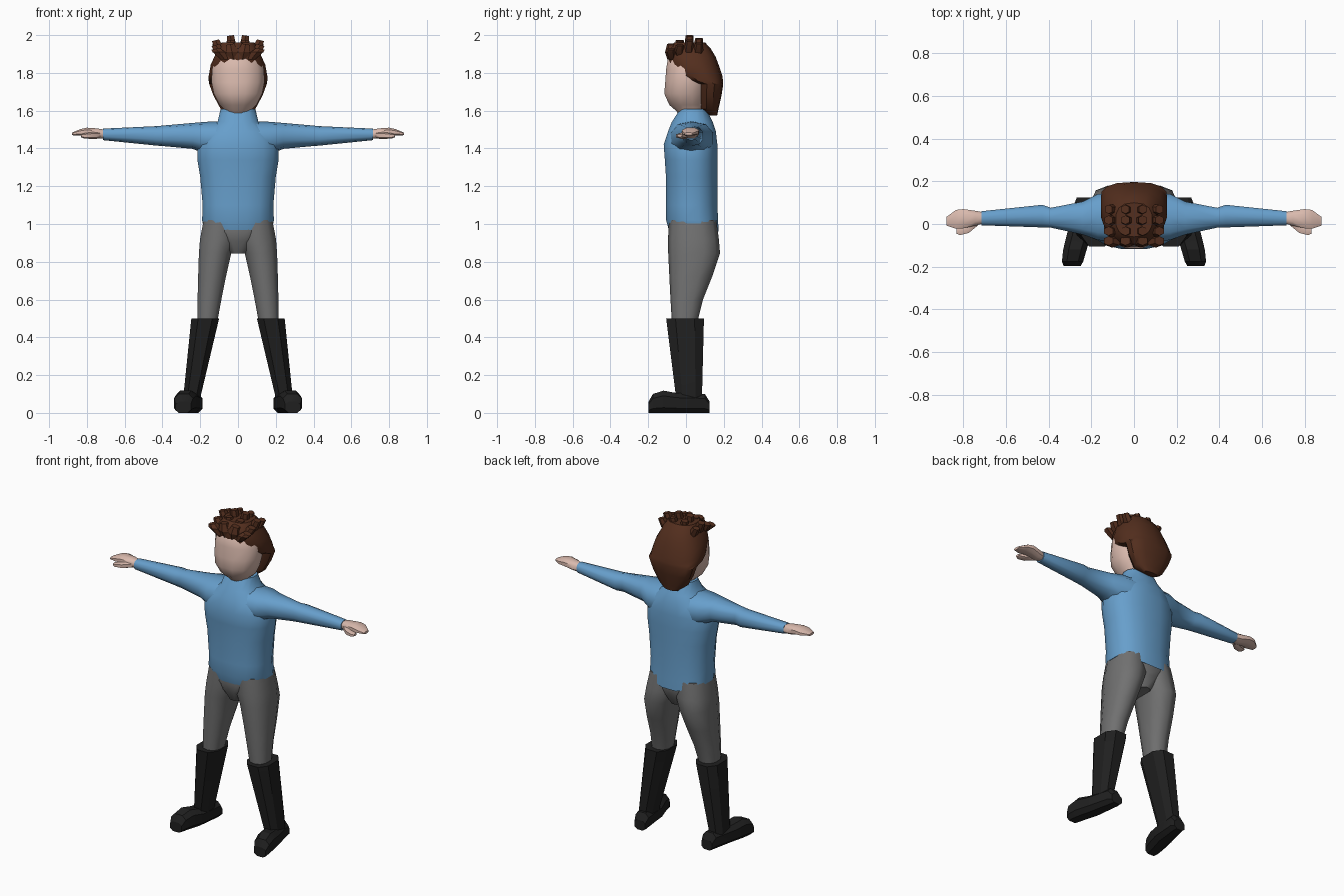
import bpy, bmesh, math


def material(name, rgb):
    m = bpy.data.materials.new(name)
    m.diffuse_color = (*rgb, 1)
    return m


BLUE = material("shirt blue", (0.135, 0.345, 0.60))
SKIN = material("skin", (0.70, 0.49, 0.42))
BROWN = material("hair brown", (0.088, 0.028, 0.013))
GREY = material("trouser grey", (0.165, 0.165, 0.165))
BLACK = material("boot black", (0.014, 0.014, 0.014))


def section(n, power):
    """Unit rounded-square outline, scaled to touch -1 and 1."""
    pts = []
    for i in range(n):
        t = 2 * math.pi * (i + 0.5) / n
        c, s = math.cos(t), math.sin(t)
        pts.append((math.copysign(abs(c) ** (2 / power), c),
                    math.copysign(abs(s) ** (2 / power), s)))
    mu, mv = max(p[0] for p in pts), max(p[1] for p in pts)
    return [(u / mu, v / mv) for u, v in pts]


def loft(name, mat, axis, rings, n=12, power=2.4, mirror=False, angle=50, shape=None):
    """Skin rings (position, a0, a1, b0, b1) along an axis and cap both ends."""
    bm = bmesh.new()
    outline = section(n, power)
    loops = []
    for p, a0, a1, b0, b1 in rings:
        loop = []
        for u, v in outline:
            a = (a0 + a1) / 2 + u * (a1 - a0) / 2
            b = (b0 + b1) / 2 + v * (b1 - b0) / 2
            co = {"x": (p, a, b), "y": (a, p, b), "z": (a, b, p)}[axis]
            loop.append(bm.verts.new(co))
        loops.append(loop)
    for l0, l1 in zip(loops, loops[1:]):
        for i in range(n):
            j = (i + 1) % n
            bm.faces.new((l0[i], l0[j], l1[j], l1[i]))
    bm.faces.new(loops[0])
    bm.faces.new(loops[-1])
    if shape:
        for v in bm.verts:
            shape(v.co)
    bmesh.ops.recalc_face_normals(bm, faces=bm.faces)
    me = bpy.data.meshes.new(name)
    bm.to_mesh(me)
    bm.free()
    me.materials.append(mat)
    ob = bpy.data.objects.new(name, me)
    bpy.context.collection.objects.link(ob)
    if angle:
        bpy.ops.object.select_all(action="DESELECT")
        ob.select_set(True)
        bpy.context.view_layer.objects.active = ob
        bpy.ops.object.shade_smooth_by_angle(angle=math.radians(angle))
    if mirror:
        ob.modifiers.new("mirror", "MIRROR")
    return ob


def sym(z, w, y0, y1):
    return (z, -w, w, y0, y1)


# Shirt body, with a hem that dips at the middle
def dip_hem(co):
    if co.z < 1.0:
        co.z += 0.05 * (co.x / 0.19) ** 2


loft("shirt_body", BLUE, "z", [
    sym(0.955, 0.187, -0.088, 0.172), sym(1.02, 0.190, -0.105, 0.170),
    sym(1.10, 0.187, -0.105, 0.166), sym(1.25, 0.200, -0.106, 0.166),
    sym(1.34, 0.215, -0.112, 0.166), sym(1.42, 0.215, -0.118, 0.166),
    sym(1.49, 0.185, -0.095, 0.158), sym(1.54, 0.108, -0.075, 0.142),
    sym(1.61, 0.092, -0.030, 0.105)], n=16, shape=dip_hem)

# Sleeves
loft("sleeve", BLUE, "x", [
    (0.05, -0.09, 0.15, 1.34, 1.545), (0.17, -0.075, 0.14, 1.37, 1.541),
    (0.24, -0.05, 0.105, 1.398, 1.535), (0.39, -0.017, 0.076, 1.412, 1.522),
    (0.43, -0.016, 0.09, 1.415, 1.518), (0.715, -0.006, 0.06, 1.444, 1.505)],
    n=10, mirror=True)

# Hands, flat and palm down, and thumbs
loft("hand", SKIN, "x", [
    (0.70, 0.004, 0.054, 1.452, 1.498), (0.745, -0.008, 0.062, 1.452, 1.506),
    (0.80, -0.02, 0.07, 1.466, 1.510), (0.835, -0.022, 0.066, 1.468, 1.502),
    (0.878, -0.008, 0.034, 1.470, 1.484)], n=8, mirror=True)
loft("thumb", SKIN, "x", [
    (0.73, -0.005, 0.03, 1.452, 1.488), (0.775, -0.042, 0.005, 1.450, 1.486),
    (0.815, -0.052, -0.012, 1.453, 1.480), (0.832, -0.046, -0.02, 1.460, 1.475)],
    n=6, mirror=True)

# Trousers: one leg mirrored, joined by the crotch
loft("trouser_leg", GREY, "z", [
    (0.48, 0.11, 0.215, -0.075, 0.06), (0.60, 0.088, 0.214, -0.082, 0.09),
    (0.72, 0.064, 0.211, -0.088, 0.138), (0.845, 0.036, 0.207, -0.094, 0.18),
    (0.92, 0.004, 0.201, -0.095, 0.174), (1.02, 0.0, 0.182, -0.09, 0.16)],
    n=10, mirror=True)
loft("trouser_crotch", GREY, "z", [
    sym(0.845, 0.045, -0.055, 0.12), sym(0.91, 0.10, -0.088, 0.155),
    sym(0.96, 0.16, -0.092, 0.162), sym(1.03, 0.17, -0.08, 0.15)], n=12)

# Boots: shaft and turned-out foot
loft("boot_shaft", BLACK, "z", [
    (0.05, 0.20, 0.288, -0.05, 0.085), (0.10, 0.195, 0.288, -0.055, 0.085),
    (0.50, 0.10, 0.247, -0.105, 0.095)], n=8, power=2.6, mirror=True, angle=25)
loft("boot_foot", BLACK, "y", [
    (0.125, 0.195, 0.268, 0.0, 0.06), (0.10, 0.188, 0.278, 0.0, 0.10),
    (-0.05, 0.20, 0.315, 0.0, 0.105), (-0.12, 0.222, 0.332, 0.0, 0.118),
    (-0.175, 0.238, 0.338, 0.0, 0.10), (-0.198, 0.25, 0.33, 0.0, 0.06)],
    n=8, power=2.8, mirror=True, angle=25)

# Head and neck
loft("head", SKIN, "z", [
    sym(1.55, 0.06, -0.02, 0.08), sym(1.597, 0.062, -0.05, 0.09),
    sym(1.63, 0.098, -0.088, 0.10), sym(1.69, 0.128, -0.115, 0.11),
    sym(1.75, 0.140, -0.110, 0.12), sym(1.82, 0.138, -0.105, 0.12),
    sym(1.88, 0.115, -0.095, 0.10), sym(1.92, 0.07, -0.06, 0.07)], n=12, power=2.2)

# Hair shell: open around the face, closed above the brow
loft("hair_shell", BROWN, "z", [
    sym(1.575, 0.045, 0.125, 0.165), sym(1.61, 0.092, 0.075, 0.172),
    sym(1.68, 0.130, 0.066, 0.188), sym(1.74, 0.152, 0.064, 0.197),
    sym(1.758, 0.155, -0.012, 0.196), sym(1.785, 0.155, -0.055, 0.192),
    sym(1.845, 0.144, -0.092, 0.172), sym(1.885, 0.125, -0.102, 0.157),
    sym(1.93, 0.108, -0.095, 0.130), sym(1.962, 0.085, -0.06, 0.10)],
    n=14, power=2.5, angle=35)

# Hair tufts: rows of leaning blocks fanning out over the crown
for r, (y, top) in enumerate([(-0.086, 1.955), (-0.04, 1.975), (0.012, 2.0), (0.062, 1.985)]):
    for c, x in enumerate([0.033, 0.097]):
        z = top - 0.022 * c
        w = 0.029 - 0.002 * r

        def lean(co, x=x, z=z, c=c):
            f = (co.z - 1.87) / (z - 1.87)
            co.x += (0.05 * x / 0.097) * (f - 0.55)
            if f > 0.9:
                co.z -= 0.25 * max(0, co.x - x)
        loft(f"hair_tuft_{r}_{c}", BROWN, "z", [
            (1.87, x - w * 0.7, x + w * 0.7, y - 0.012, y + 0.03),
            (1.91, x - w * 1.15, x + w * 1.15, y - 0.025, y + 0.03),
            (z, x - w * 0.75, x + w * 0.75, y - 0.014, y + 0.028)],
            n=6, power=2.4, mirror=True, angle=25, shape=lean)
